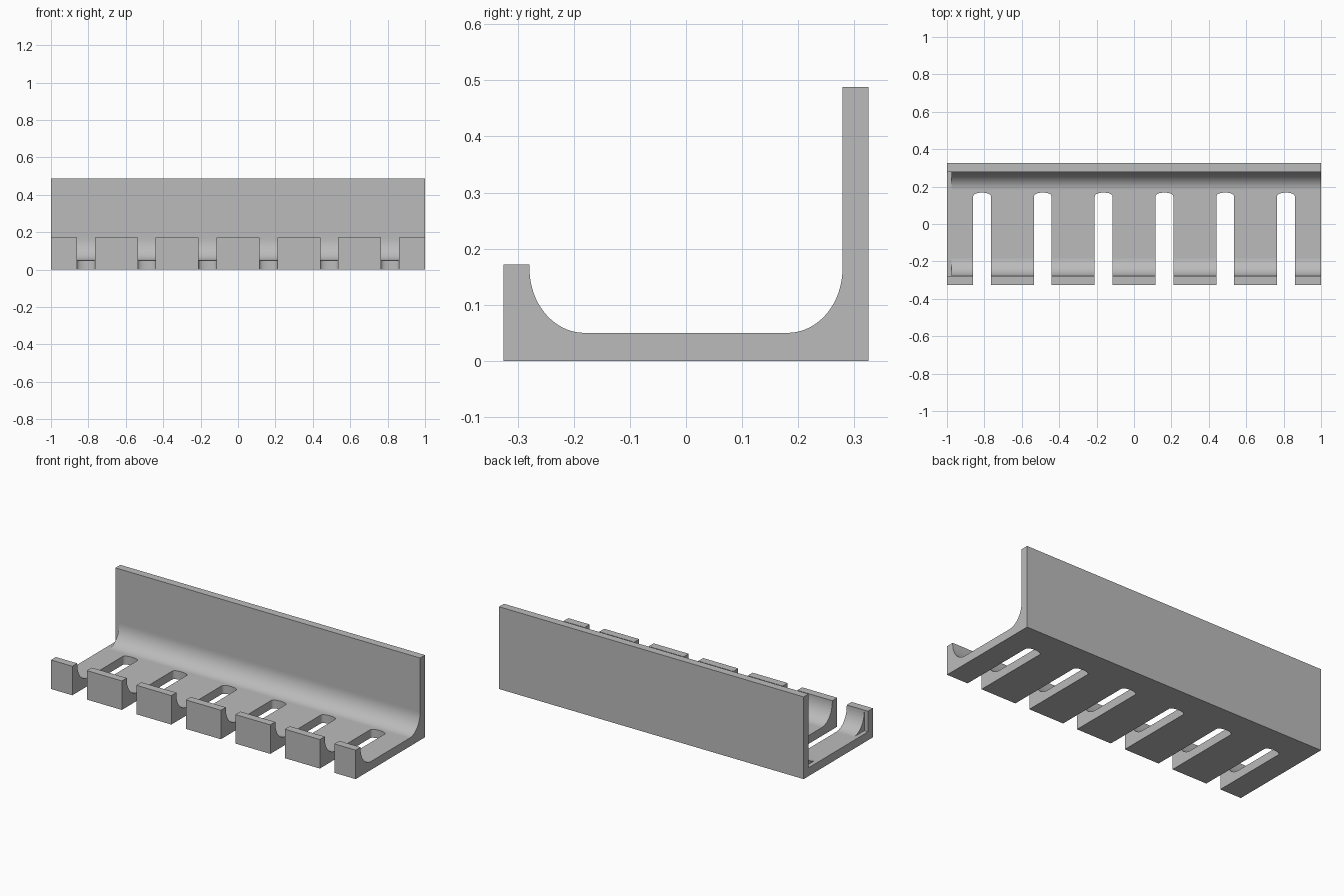
import bpy, bmesh
from math import sin, cos, pi, radians
from mathutils import Vector

cube = bpy.data.objects.get("Cube")
if cube:
    bpy.data.objects.remove(cube, do_unlink=True)

HALF_DEPTH, INNER = 0.325, 0.279      # outer and inner wall positions in y
FLOOR, LIP, WALL = 0.05, 0.172, 0.488  # heights
ARC_Y, ARC_Z, STEPS = 0.098, 0.115, 20

grey = bpy.data.materials.new("plain grey")
grey.use_nodes = True
colour = (0.5, 0.5, 0.5, 1)
grey.diffuse_color = colour
grey.node_tree.nodes["Principled BSDF"].inputs["Base Color"].default_value = colour


def add_prism(bm, points, direction):
    """Extrude a closed outline along a direction."""
    face = bm.faces.new([bm.verts.new(p) for p in points])
    out = bmesh.ops.extrude_face_region(bm, geom=[face])
    verts = [g for g in out["geom"] if isinstance(g, bmesh.types.BMVert)]
    bmesh.ops.translate(bm, verts=verts, vec=Vector(direction))


def finish(name, bm):
    bmesh.ops.recalc_face_normals(bm, faces=bm.faces)
    mesh = bpy.data.meshes.new(name)
    bm.to_mesh(mesh)
    bm.free()
    mesh.materials.append(grey)
    obj = bpy.data.objects.new(name, mesh)
    bpy.context.collection.objects.link(obj)
    return obj


def bar(name, outline, x0, x1):
    bm = bmesh.new()
    add_prism(bm, [(x0, y, z) for y, z in outline], (x1 - x0, 0, 0))
    return finish(name, bm)


# Channel: floor, low front lip and tall back wall
channel = bar("channel", [
    (-HALF_DEPTH, 0), (HALF_DEPTH, 0), (HALF_DEPTH, WALL), (INNER, WALL),
    (INNER, FLOOR), (-INNER, FLOOR), (-INNER, LIP), (-HALF_DEPTH, LIP)], -1, 1)


# Concave fillets inside both walls, stopping short of one end
def fillet(name, side):
    arc = [(side * (INNER - ARC_Y * (1 - sin(a))), FLOOR + ARC_Z * (1 - cos(a)))
           for a in (pi / 2 * i / STEPS for i in range(STEPS + 1))]
    return bar(name, [(side * INNER, FLOOR)] + arc, -0.975, 1)


front_fillet = fillet("front_fillet", -1)
back_fillet = fillet("back_fillet", 1)

# Six round-ended slots, open towards the front
bm = bmesh.new()
for i in range(6):
    x = (i - 2.5) * 0.325
    end = [(x + 0.0475 * cos(pi * k / 16), 0.145 + 0.023 * sin(pi * k / 16) ** 0.8, -0.1)
           for k in range(17)]
    add_prism(bm, end + [(x - 0.0475, -0.5, -0.1), (x + 0.0475, -0.5, -0.1)], (0, 0, 0.4))
cutter = finish("slot_cutter", bm)
cutter.hide_render = True


def select_only(obj):
    bpy.ops.object.select_all(action="DESELECT")
    obj.select_set(True)
    bpy.context.view_layer.objects.active = obj


for obj in (channel, front_fillet, back_fillet):
    select_only(obj)
    if obj is not back_fillet:
        cut = obj.modifiers.new("slots", "BOOLEAN")
        cut.operation = "DIFFERENCE"
        cut.solver = "EXACT"
        cut.object = cutter
        bpy.ops.object.modifier_apply(modifier=cut.name)
    bpy.ops.object.shade_smooth_by_angle(angle=radians(30))

bpy.data.objects.remove(cutter, do_unlink=True)
